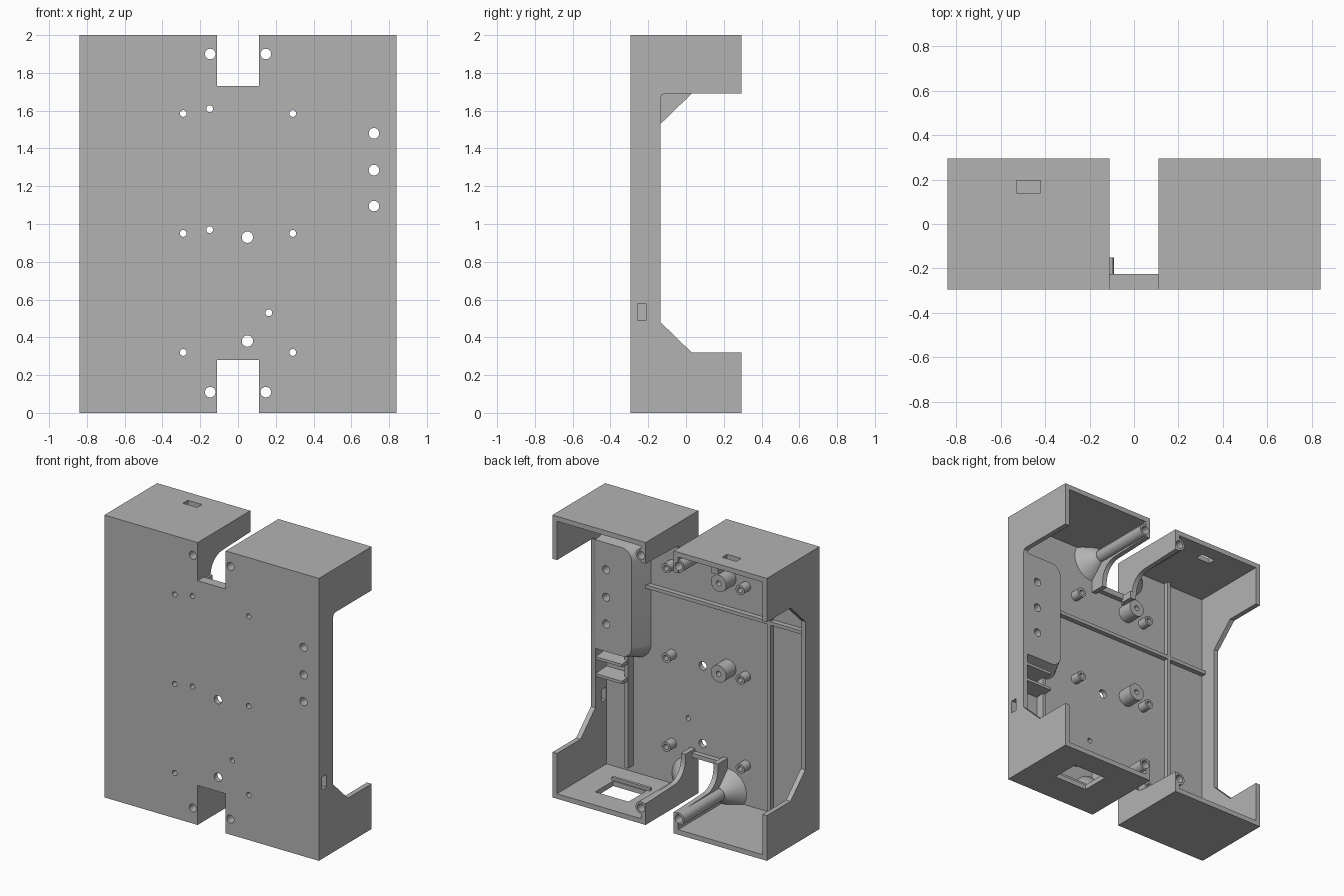
import bpy, bmesh, math
from mathutils import Matrix, Vector

if "Cube" in bpy.data.objects:
    bpy.data.objects.remove(bpy.data.objects["Cube"])

grey = bpy.data.materials.new("plain_grey")
grey.diffuse_color = (0.45, 0.45, 0.45, 1)
grey.use_nodes = True
grey.node_tree.nodes["Principled BSDF"].inputs["Base Color"].default_value = grey.diffuse_color
T = 0.035                      # wall thickness
FLOOR, BACK = -0.26, 0.295     # inner face of front plate, open back edge


def finish(name, bm):
    bmesh.ops.recalc_face_normals(bm, faces=bm.faces)
    me = bpy.data.meshes.new(name)
    bm.to_mesh(me)
    bm.free()
    me.materials.append(grey)
    ob = bpy.data.objects.new(name, me)
    bpy.context.collection.objects.link(ob)
    return ob


def box(name, x0, x1, y0, y1, z0, z1):
    bm = bmesh.new()
    m = Matrix.Translation(((x0 + x1) / 2, (y0 + y1) / 2, (z0 + z1) / 2))
    m = m @ Matrix.Diagonal((x1 - x0, y1 - y0, z1 - z0, 1))
    bmesh.ops.create_cube(bm, size=1, matrix=m)
    return finish(name, bm)


def rod(name, x, z, y0, y1, r0, r1=None, seg=32):
    bm = bmesh.new()
    m = Matrix.Translation((x, (y0 + y1) / 2, z)) @ Matrix.Rotation(-math.pi / 2, 4, 'X')
    bmesh.ops.create_cone(bm, cap_ends=True, segments=seg, radius1=r0,
                          radius2=r0 if r1 is None else r1, depth=y1 - y0, matrix=m)
    return finish(name, bm)


def loft(name, a, b):
    """Closed solid between two matching rings of points."""
    bm = bmesh.new()
    va, vb = [bm.verts.new(p) for p in a], [bm.verts.new(p) for p in b]
    bm.faces.new(va)
    bm.faces.new(vb)
    n = len(va)
    for i in range(n):
        bm.faces.new((va[i], va[(i + 1) % n], vb[(i + 1) % n], vb[i]))
    return finish(name, bm)


def prism_x(name, x0, x1, yz):
    return loft(name, [(x0, y, z) for y, z in yz], [(x1, y, z) for y, z in yz])


def cut(ob, cutters):
    for c in cutters:
        mod = ob.modifiers.new("cut", 'BOOLEAN')
        mod.operation, mod.solver, mod.object = 'DIFFERENCE', 'EXACT', c
    dg = bpy.context.evaluated_depsgraph_get()
    me = bpy.data.meshes.new_from_object(ob.evaluated_get(dg))
    ob.modifiers.clear()
    ob.data = me
    for c in cutters:
        bpy.data.objects.remove(c)


def smooth(ob):
    bpy.ops.object.select_all(action='DESELECT')
    ob.select_set(True)
    bpy.context.view_layer.objects.active = ob
    bpy.ops.object.shade_smooth_by_angle(angle=math.radians(35))


def notches():
    return [box("notch_cutter", -0.11, 0.11, -0.5, 0.5, a, b) for a, b in ((-0.1, 0.28), (1.73, 2.1))]


# Hole positions (x, z)
corner = [(sx * 0.147, z) for sx in (-1, 1) for z in (0.11, 1.9)]
small = [(sx * 0.29, z) for sx in (-1, 1) for z in (0.32, 0.95, 1.585)]
big = [(-0.15, 0.97), (-0.15, 1.61)]
tray_holes = [(0.72, z) for z in (1.095, 1.285, 1.48)]
plate = [(0.05, 0.38, 0.03), (0.05, 0.93, 0.03), (0.163, 0.53, 0.018)]
plate += [(x, z, 0.028) for x, z in corner + tray_holes] + [(x, z, 0.018) for x, z in small + big]

# Housing shell: front plate with rim, open at the back
shell = box("housing_shell", -0.84, 0.84, -0.295, BACK, 0, 2)
cut(shell, [box("hollow", -0.84 + T, 0.84 - T, FLOOR, 0.6, T, 2 - T)])
low = [(0.6, 0.32), (0.03, 0.32), (-0.135, 0.48)]
left_side = low + [(-0.135, 1.53), (0.03, 1.69), (0.6, 1.69)]
right_side = low + [(-0.135, 1.665), (-0.128, 1.683), (-0.11, 1.69), (0.6, 1.69)]
cut(shell, [prism_x("left_opening", -1, -0.7, left_side),
            prism_x("right_opening", 0.7, 1, right_side)] + notches())
cut(shell, [box("top_slot", -0.53, -0.42, 0.14, 0.195, 1.9, 2.1),
            box("side_slot", 0.7, 0.9, -0.257, -0.212, 0.49, 0.58),
            box("bottom_window", 0.36, 0.62, -0.07, 0.13, -0.1, 0.1)])
cut(shell, [rod("hole", x, z, -0.4, -0.2, r, seg=24) for x, z, r in plate])
smooth(shell)

# Walls beside each notch, dropping in a curve to a low guard
arc = [(-0.15 + 0.13 * (1 - math.sin(t)), 0.16 + 0.13 * (1 - math.cos(t)))
       for t in [i * math.pi / 16 for i in range(9)]]
guard = [(-0.28, 0.0), (BACK, 0.0), (BACK, 0.15)] + arc + [(-0.15, 0.33), (-0.28, 0.33)]
for side, (x0, x1) in (("left", (-0.11 - T, -0.11)), ("right", (0.11, 0.11 + T))):
    for level in ("bottom", "top"):
        yz = guard if level == "bottom" else [(y, 2 - z) for y, z in guard]
        wall = prism_x(f"{level}_{side}_notch_wall", x0, x1, yz)
        cut(wall, [rod("hole", x, z, -0.4, 0.4, 0.028, seg=24) for x, z in corner
                   if (x > 0) == (side == "right") and (z > 1) == (level == "top")])
        smooth(wall)
box("bottom_notch_lip", -0.12, 0.12, -0.29, -0.225, 0.28, 0.31)
box("top_notch_lip", -0.12, 0.12, -0.29, -0.225, 1.69, 1.73)
box("notch_tab", -0.115, -0.095, -0.235, -0.15, 1.67, 1.72)

# Screw cones and long screw tubes in the notch corners
for x, z in corner:
    for name, args in (("screw_cone", (FLOOR - 0.01, -0.16, 0.155, 0.045)),
                       ("screw_tube", (-0.17, BACK - 0.003, 0.043))):
        ob = rod(name, x, z, *args)
        s = 1 if x > 0 else -1
        inner = sorted((-s * 0.5, s * 0.115))
        cut(ob, [box("trim_middle", inner[0], inner[1], -1, 1, -1, 3),
                 box("trim_bottom", -1, 1, -1, 1, -1, 0.01),
                 box("trim_top", -1, 1, -1, 1, 1.99, 3),
                 rod("hole", x, z, -0.5, 0.5, 0.028, seg=24)])
        smooth(ob)

# Standoffs
for name, spots, r, h in (("small_standoff", small, 0.034, 0.07), ("large_standoff", big, 0.06, 0.11)):
    for x, z in spots:
        ob = rod(name, x, z, FLOOR - 0.01, FLOOR + h, r)
        cut(ob, [rod("hole", x, z, -0.5, 0.5, 0.018, seg=24)])
        smooth(ob)


# Raised tray with rounded inner corners and sloping flank
def tray_ring(x0, z0, z1, r, y):
    pts = [(0.832, y, z0)]
    for cz, start in ((z0 + r, 270), (z1 - r, 180)):
        for i in range(9):
            t = math.radians(start - i * 90 / 8)
            pts.append((x0 + r + r * math.cos(t), y, cz + r * math.sin(t)))
    return pts + [(0.832, y, z1)]


tray = loft("raised_tray", tray_ring(0.45, 0.85, 1.69, 0.13, FLOOR - 0.01),
            tray_ring(0.52, 0.90, 1.67, 0.08, -0.135))
cut(tray, [rod("hole", x, z, -0.5, 0.3, 0.028, seg=24) for x, z in tray_holes])
smooth(tray)

# Shelves and ribs on the front plate
for z in (0.83, 0.71):
    prism_x("side_shelf", 0.6, 0.82, [(-0.27, z - 0.02), (-0.14, z - 0.01), (-0.14, z + 0.01), (-0.27, z + 0.02)])
box("right_rib", 0.595, 0.62, FLOOR - 0.01, -0.2, 0.08, 0.87)
box("left_rib", -0.505, -0.48, FLOOR - 0.01, -0.225, 0.02, 1.98)
box("cross_rib", -0.82, 0.48, FLOOR - 0.01, -0.225, 1.38, 1.405)

# Frame strip beside the bottom window
box("window_strip", 0.34, 0.64, -0.1, -0.08, 0.02, 0.055)
